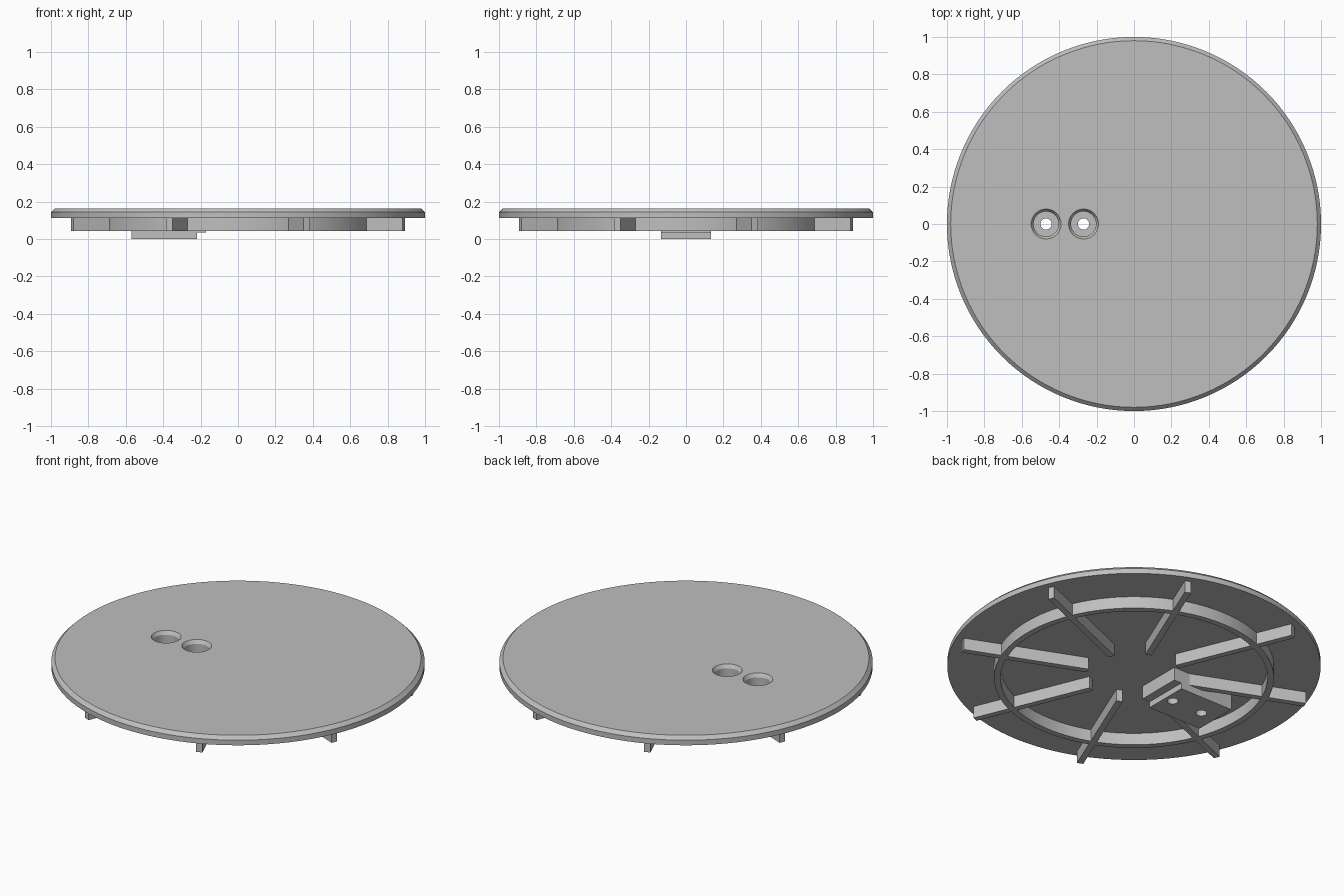
import bpy, bmesh, math
from mathutils import Matrix

if "Cube" in bpy.data.objects:
    bpy.data.objects.remove(bpy.data.objects["Cube"])

SEG = 128
gray = bpy.data.materials.new("plain gray")
gray.diffuse_color = (0.52, 0.52, 0.52, 1)
gray.use_nodes = True
gray.node_tree.nodes["Principled BSDF"].inputs["Base Color"].default_value = gray.diffuse_color


def finish(bm, name):
    bmesh.ops.remove_doubles(bm, verts=bm.verts, dist=1e-5)
    bmesh.ops.recalc_face_normals(bm, faces=bm.faces)
    me = bpy.data.meshes.new(name)
    bm.to_mesh(me)
    bm.free()
    me.materials.append(gray)
    ob = bpy.data.objects.new(name, me)
    bpy.context.collection.objects.link(ob)
    return ob


def lathe(name, profile, closed=False, seg=SEG, x=0):
    """Turn an (r, z) profile around a vertical axis at x."""
    bm = bmesh.new()
    rings = []
    for r, z in profile:
        rings.append([bm.verts.new((x + r * math.cos(2 * math.pi * i / seg),
                                    r * math.sin(2 * math.pi * i / seg), z))
                      for i in range(seg)])
    pairs = list(zip(rings, rings[1:]))
    if closed:
        pairs.append((rings[-1], rings[0]))
    else:
        bm.faces.new(rings[0])
        bm.faces.new(rings[-1])
    for a, b in pairs:
        for i in range(seg):
            j = (i + 1) % seg
            bm.faces.new((a[i], a[j], b[j], b[i]))
    return finish(bm, name)


def select(ob):
    bpy.ops.object.select_all(action='DESELECT')
    ob.select_set(True)
    bpy.context.view_layer.objects.active = ob


def boolean(ob, other, operation):
    select(ob)
    mod = ob.modifiers.new("cut", 'BOOLEAN')
    mod.object = other
    mod.operation = operation
    mod.solver = 'EXACT'
    bpy.ops.object.modifier_apply(modifier=mod.name)


# Round plate with a chamfered upper rim
plate = lathe("plate", [(1, 0.113), (1, 0.143), (0.98, 0.163)])

# Stiffening ring under the plate
ring = lathe("stiffening_ring", [(0.715, 0.043), (0.75, 0.043),
                                 (0.75, 0.118), (0.715, 0.118)], closed=True)

# Eight radial ribs, merged with the ring
bm = bmesh.new()
r0, r1, z0, z1 = 0.26, 0.96, 0.043, 0.118
for k in range(8):
    m = (Matrix.Rotation(math.radians(22.5 + 45 * k), 4, 'Z')
         @ Matrix.Translation(((r0 + r1) / 2, 0, (z0 + z1) / 2))
         @ Matrix.Diagonal((r1 - r0, 0.035, z1 - z0, 1)))
    bmesh.ops.create_cube(bm, size=1, matrix=m)
ribs = finish(bm, "ribs")
boolean(ring, ribs, 'UNION')
bpy.data.objects.remove(ribs)
ring.name = "ring_and_ribs"

# Stepped mounting block below the holes
bm = bmesh.new()
profile = [(-0.57, 0), (-0.22, 0), (-0.22, 0.035), (-0.17, 0.035),
           (-0.17, 0.113), (-0.57, 0.113)]
face = bm.faces.new([bm.verts.new((x, -0.133, z)) for x, z in profile])
ext = bmesh.ops.extrude_face_region(bm, geom=[face])
bmesh.ops.translate(bm, vec=(0, 0.266, 0),
                    verts=[v for v in ext["geom"] if isinstance(v, bmesh.types.BMVert)])
block = finish(bm, "mounting_block")

# Two counterbored screw holes with chamfered mouths
for x in (-0.47, -0.27):
    cutter = lathe("hole_cutter", [(0.03, -0.05), (0.03, 0.04), (0.067, 0.04),
                                   (0.067, 0.143), (0.106, 0.203)], seg=48, x=x)
    for ob in (plate, block):
        boolean(ob, cutter, 'DIFFERENCE')
    bpy.data.objects.remove(cutter)

# Smooth round walls, crisp edges
for ob in (plate, ring, block):
    select(ob)
    bpy.ops.object.shade_smooth_by_angle(angle=math.radians(30))
